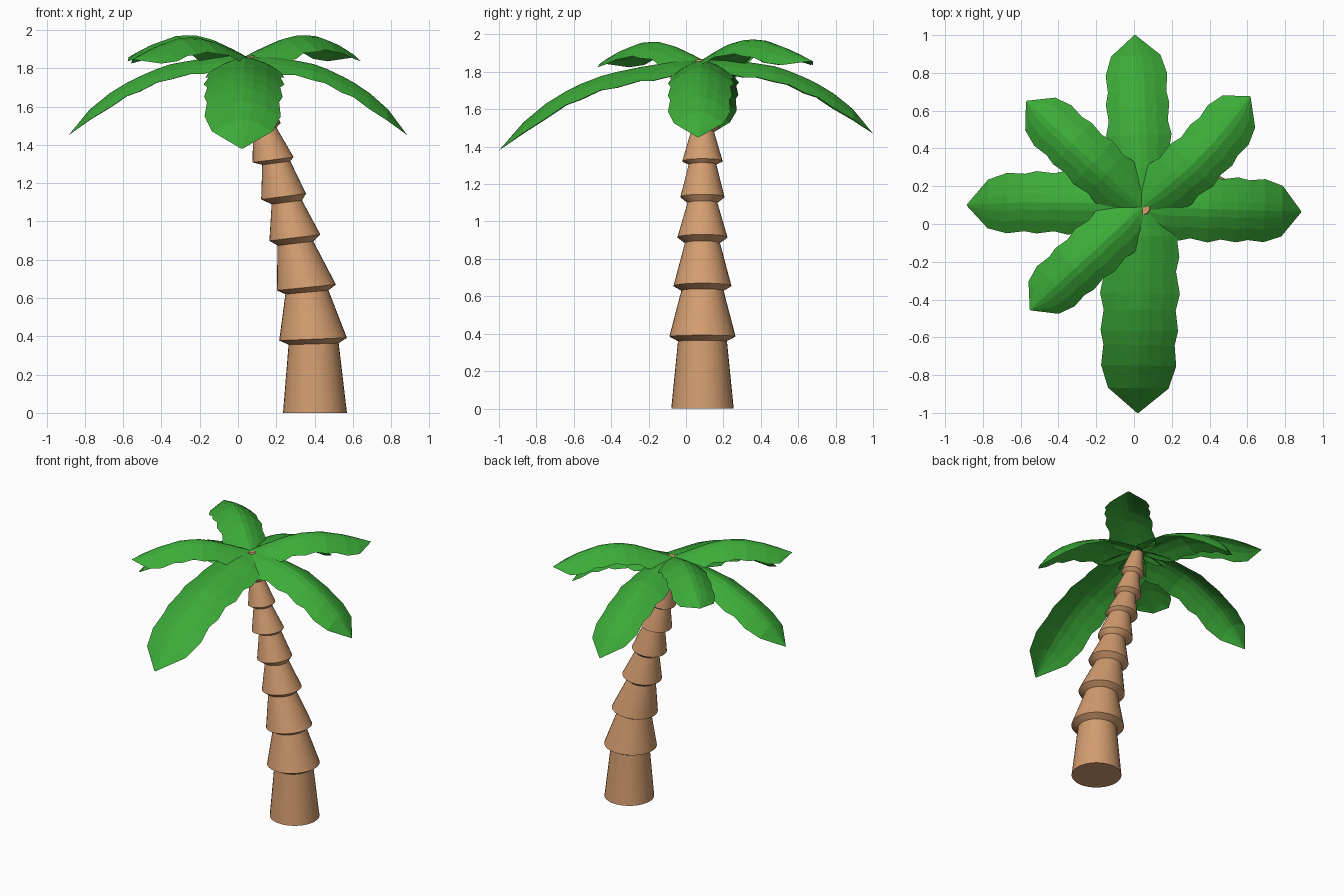
import bpy, math
from mathutils import Vector

if "Cube" in bpy.data.objects:
    bpy.data.objects.remove(bpy.data.objects["Cube"])


def material(name, color):
    m = bpy.data.materials.new(name)
    m.diffuse_color = (*color, 1)
    m.use_nodes = True
    m.node_tree.nodes["Principled BSDF"].inputs["Base Color"].default_value = m.diffuse_color
    return m


def add_mesh(name, verts, faces, mat):
    me = bpy.data.meshes.new(name)
    me.from_pydata(verts, [], faces)
    me.materials.append(mat)
    ob = bpy.data.objects.new(name, me)
    bpy.context.collection.objects.link(ob)
    return ob


def sample(points, t):
    # linear interpolation through (t, value) pairs
    for (a, va), (b, vb) in zip(points, points[1:]):
        if t <= b:
            return va + (vb - va) * (t - a) / (b - a)
    return points[-1][1]


bark = material("bark", (0.65, 0.335, 0.16))
leaf = material("leaf", (0.045, 0.41, 0.04))
CX, CY = 0.04, 0.09

# Leaning trunk: stacked flared collars as (x, z, radius, tilt)
rings = [
    (0.402, 0.0, 0.167, 0.0), (0.395, 0.36, 0.131, 0.03),
    (0.392, 0.385, 0.177, 0.04), (0.360, 0.63, 0.113, 0.09),
    (0.357, 0.655, 0.155, 0.10), (0.300, 0.885, 0.094, 0.12),
    (0.297, 0.915, 0.134, 0.12), (0.255, 1.10, 0.080, 0.13),
    (0.238, 1.13, 0.118, 0.13), (0.200, 1.305, 0.074, 0.13),
    (0.183, 1.322, 0.108, 0.13), (0.140, 1.48, 0.062, 0.16),
    (0.132, 1.50, 0.092, 0.16), (0.094, 1.66, 0.052, 0.18),
    (0.088, 1.68, 0.076, 0.18), (0.046, 1.86, 0.038, 0.20),
]
N = 32
verts, faces = [], []
for x, z, r, tilt in rings:
    for i in range(N):
        a = 2 * math.pi * i / N
        verts.append((x + r * math.cos(a) * math.cos(tilt), 0.088 + r * math.sin(a),
                      z + r * math.cos(a) * math.sin(tilt)))
for k in range(len(rings) - 1):
    for i in range(N):
        j = (i + 1) % N
        faces.append((k * N + i, k * N + j, k * N + N + j, k * N + N + i))
faces.append(tuple(reversed(range(N))))
faces.append(tuple(range((len(rings) - 1) * N, len(rings) * N)))
trunk = add_mesh("trunk", verts, faces, bark)
bpy.context.view_layer.objects.active = trunk
trunk.select_set(True)
bpy.ops.object.shade_smooth_by_angle(angle=math.radians(30))
trunk.select_set(False)

# Fronds: arched sheets with a drooping cross-section and wavy edges
OUTLINE = [(0, 0.2), (0.06, 0.6), (0.14, 0.92), (0.24, 1.0), (0.31, 0.92), (0.42, 1.03),
           (0.50, 0.93), (0.60, 1.0), (0.67, 0.92), (0.77, 0.97), (0.88, 0.78), (1, 0.02)]
ACROSS = [-1, -0.6, -0.25, 0, 0.25, 0.6, 1]


def frond(name, tip, half, droop, ridge, bend=0.0):
    root = Vector((CX, CY))
    run = Vector(tip) - root
    side = Vector((run.y, -run.x)).normalized()
    verts, faces = [], []
    w = len(ACROSS)
    for t, width in OUTLINE:
        mid = root + run * t + side * bend * math.sin(math.pi * t)
        z = sample(ridge, t)
        for v in ACROSS:
            p = mid + side * (v * width * half)
            verts.append((p.x, p.y, z - droop * min(width, 1) ** 1.5 * abs(v) ** 1.6))
    for k in range(len(OUTLINE) - 1):
        for i in range(w - 1):
            a = k * w + i
            faces.append((a, a + 1, a + w + 1, a + w))
    return add_mesh(name, verts, faces, leaf)


LONG = [(0, 1.86), (0.14, 1.86), (0.24, 1.85), (0.31, 1.84), (0.42, 1.822), (0.5, 1.797),
        (0.6, 1.757), (0.67, 1.725), (0.77, 1.668), (0.88, 1.585), (1, 1.45)]
BACK = [(t, z + 0.02 * t) for t, z in LONG]
FRONT = [(0, 1.86), (0.14, 1.855), (0.31, 1.825), (0.42, 1.80), (0.5, 1.777),
         (0.6, 1.735), (0.67, 1.697), (0.77, 1.63), (0.88, 1.53), (1, 1.38)]
HIGH = [(0, 1.86), (0.14, 1.905), (0.3, 1.952), (0.45, 1.975), (0.6, 1.967),
        (0.77, 1.93), (0.88, 1.895), (1, 1.858)]
LOWER = [(t, z - 0.012 * min(1, 4 * t)) for t, z in HIGH]

frond("front_frond", (0.02, -1.0), 0.205, 0.085, FRONT)
frond("right_frond", (0.885, 0.065), 0.172, 0.085, LONG)
frond("back_frond", (0.005, 1.0), 0.168, 0.085, BACK)
frond("left_frond", (-0.885, 0.10), 0.165, 0.08, LONG, bend=0.02)
frond("back_right_frond", (0.615, 0.675), 0.155, 0.085, HIGH, bend=0.035)
frond("back_left_frond", (-0.57, 0.65), 0.15, 0.085, HIGH)
frond("front_left_frond", (-0.55, -0.455), 0.15, 0.085, LOWER)
